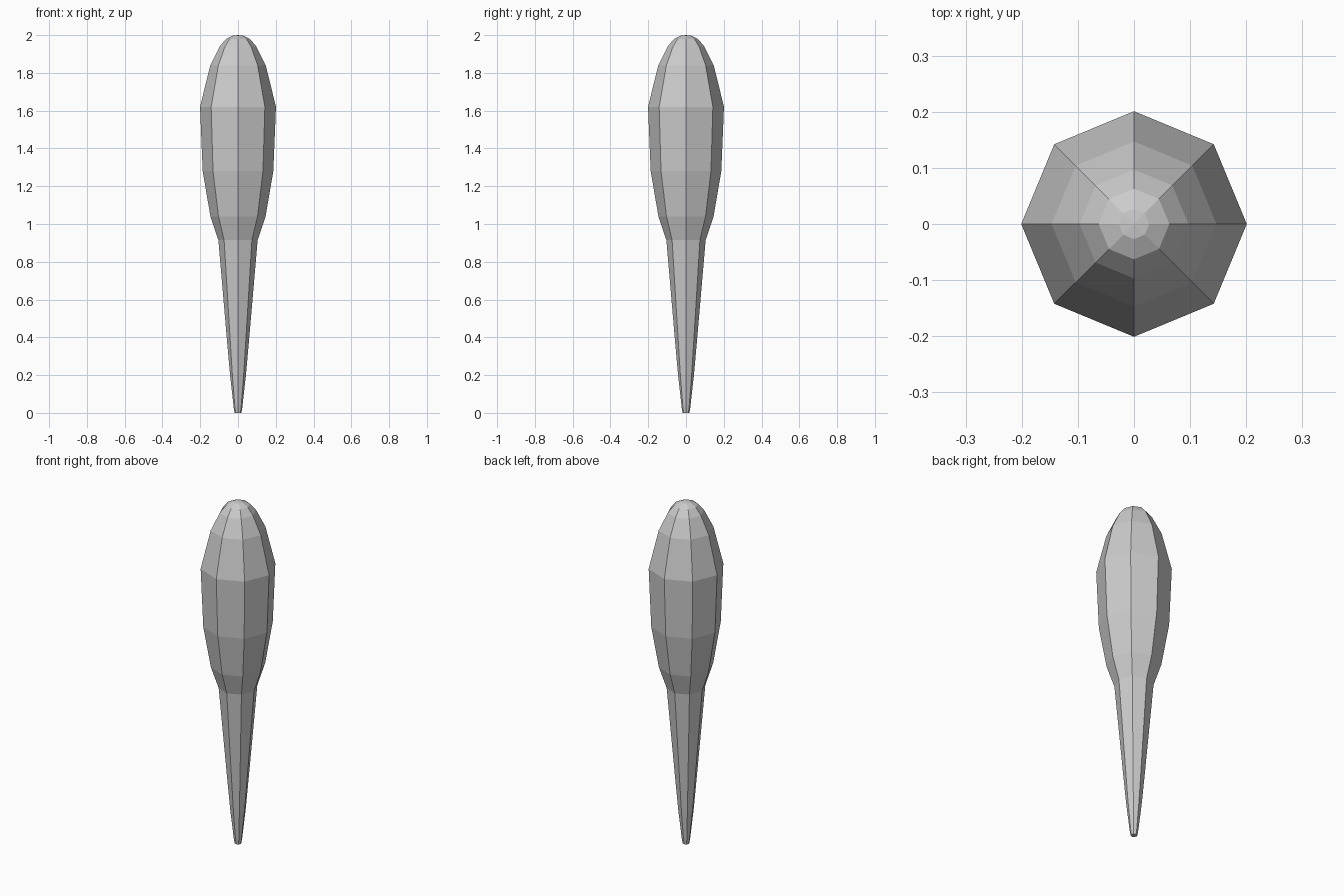
import bpy, bmesh
from math import cos, sin, pi

if "Cube" in bpy.data.objects:
    bpy.data.objects.remove(bpy.data.objects["Cube"])

SIDES = 8


def lathe(name, profile, tip_z=None):
    """Revolve (radius, z) points into an eight-sided closed body."""
    bm = bmesh.new()
    rings = [[bm.verts.new((r * cos(2 * pi * i / SIDES), r * sin(2 * pi * i / SIDES), z))
              for i in range(SIDES)] for r, z in profile]
    for low, high in zip(rings, rings[1:]):
        for i in range(SIDES):
            j = (i + 1) % SIDES
            bm.faces.new((low[i], low[j], high[j], high[i]))
    bm.faces.new(rings[0][::-1])
    tip = bm.verts.new((0, 0, tip_z))
    for i in range(SIDES):
        bm.faces.new((rings[-1][i], rings[-1][(i + 1) % SIDES], tip))
    bmesh.ops.recalc_face_normals(bm, faces=bm.faces)
    mesh = bpy.data.meshes.new(name)
    bm.to_mesh(mesh)
    bm.free()
    obj = bpy.data.objects.new(name, mesh)
    bpy.context.collection.objects.link(obj)
    return obj


# Tapered handle flowing into the swollen, round-nosed head
lathe("club", [
    (0.018, 0.0), (0.023, 0.03), (0.042, 0.20), (0.058, 0.38), (0.104, 0.915),
    (0.146, 1.04), (0.187, 1.28), (0.201, 1.62), (0.147, 1.84),
    (0.097, 1.94), (0.063, 1.98), (0.027, 1.997),
], tip_z=2.0)
